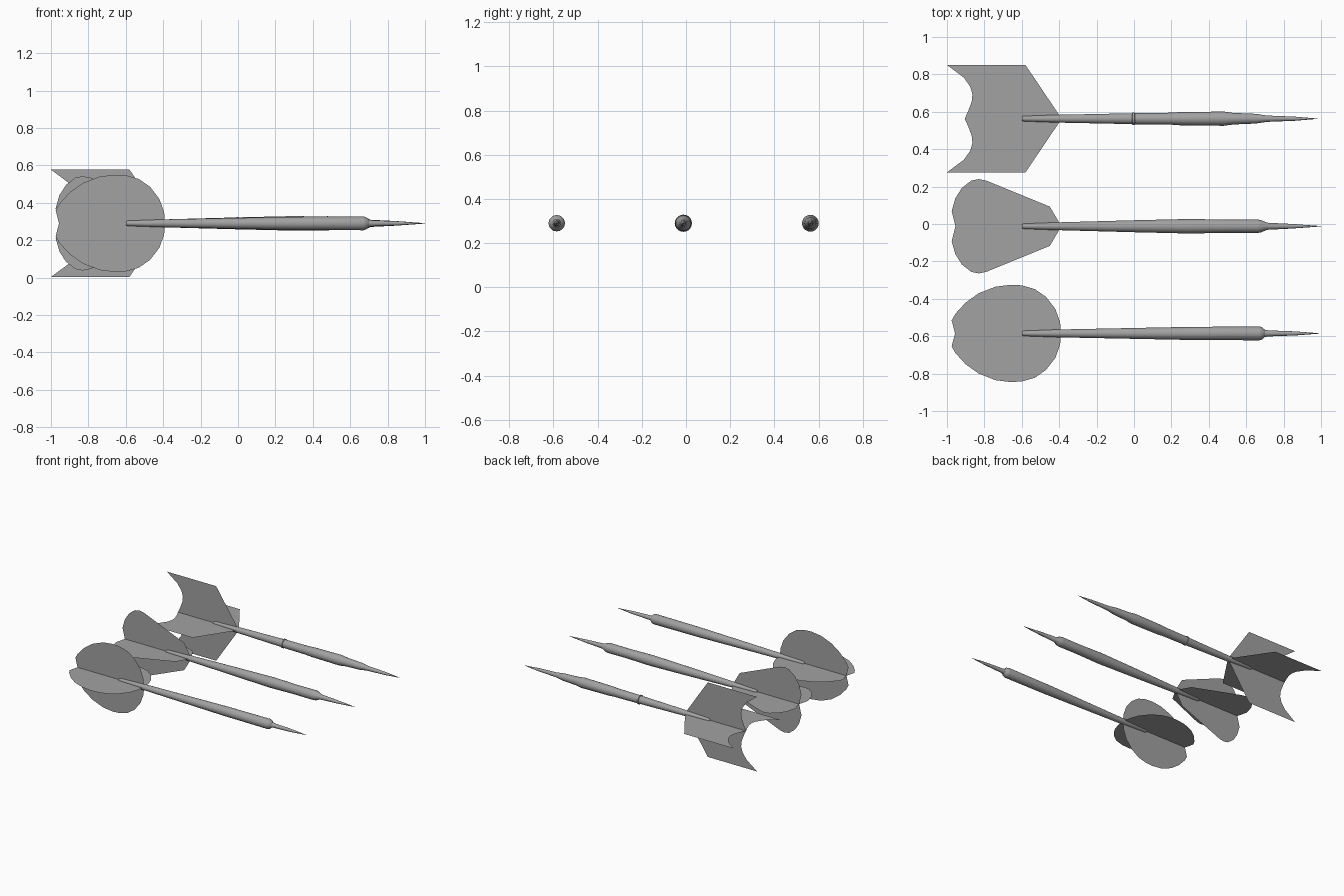
import bpy
import bmesh
from math import cos, sin, pi

SIDES = 20
AXIS_HEIGHT = 0.29

default_cube = bpy.data.objects.get("Cube")
if default_cube:
    bpy.data.objects.remove(default_cube, do_unlink=True)


def make_material(name, value):
    material = bpy.data.materials.new(name)
    colour = (value, value, value, 1)
    material.diffuse_color = colour
    material.use_nodes = True
    for node in material.node_tree.nodes:
        if node.type == "BSDF_PRINCIPLED":
            node.inputs["Base Color"].default_value = colour
    return material


grey = make_material("plain grey", 0.36)


def add_object(name, mesh_builder, y, smooth=False):
    mesh_data = bmesh.new()
    mesh_builder(mesh_data)
    mesh = bpy.data.meshes.new(name)
    mesh_data.to_mesh(mesh)
    mesh_data.free()
    mesh.materials.append(grey)
    obj = bpy.data.objects.new(name, mesh)
    obj.location = (0, y, AXIS_HEIGHT)
    bpy.context.collection.objects.link(obj)
    if smooth:
        bpy.ops.object.select_all(action="DESELECT")
        obj.select_set(True)
        bpy.context.view_layer.objects.active = obj
        bpy.ops.object.shade_smooth_by_angle(angle=pi / 6)
    return obj


def lathe(profile):
    """Turned body along x from (x, radius) pairs, closed at both ends."""
    def build(mesh_data):
        rings = []
        for x, radius in profile:
            angles = [2 * pi * i / SIDES for i in range(SIDES)]
            rings.append([mesh_data.verts.new((x, radius * cos(a), radius * sin(a)))
                          for a in angles])
        for near, far in zip(rings, rings[1:]):
            for i in range(SIDES):
                j = (i + 1) % SIDES
                mesh_data.faces.new((near[i], near[j], far[j], far[i]))
        mesh_data.faces.new(rings[0])
        mesh_data.faces.new(rings[-1])
        bmesh.ops.recalc_face_normals(mesh_data, faces=mesh_data.faces)
    return build


def four_fins(outline):
    """Four thin vanes sharing the dart axis, from one (x, radius) outline."""
    def build(mesh_data):
        for dy, dz in ((1, 0), (0, 1), (-1, 0), (0, -1)):
            corners = [mesh_data.verts.new((x, r * dy, r * dz)) for x, r in outline]
            mesh_data.faces.new(corners)
        # All upper vanes face the same way as their opposite vane
        bmesh.ops.remove_doubles(mesh_data, verts=mesh_data.verts, dist=0.0001)
        mesh_data.normal_update()
        for face in mesh_data.faces:
            if face.normal.z - face.normal.y < 0:
                face.normal_flip()
    return build


# Slim stem carrying the vanes, shared by every dart
stem = [(-0.6, 0.01), (-0.59, 0.014), (-0.4, 0.021)]

darts = {
    "round": {
        "y": -0.585,
        "body": [(0.3, 0.035), (0.67, 0.037), (0.685, 0.033), (0.7, 0.019),
                 (0.72, 0.016), (0.86, 0.011), (0.99, 0.001)],
        "vane": [(-0.39, 0), (-0.395, 0.06), (-0.42, 0.13), (-0.47, 0.195),
                 (-0.53, 0.237), (-0.6, 0.257), (-0.66, 0.26), (-0.74, 0.25),
                 (-0.83, 0.215), (-0.9, 0.165), (-0.955, 0.105),
                 (-0.975, 0.07), (-0.957, 0)],
    },
    "teardrop": {
        "y": -0.012,
        "body": [(0, 0.032), (0.3, 0.039), (0.5, 0.035), (0.66, 0.036),
                 (0.68, 0.033), (0.71, 0.019), (0.85, 0.012), (1, 0.001)],
        "vane": [(-0.4, 0), (-0.4, 0.02), (-0.45, 0.105), (-0.79, 0.244),
                 (-0.83, 0.252), (-0.87, 0.244), (-0.92, 0.205),
                 (-0.955, 0.15), (-0.975, 0.08), (-0.955, 0)],
    },
    "swallowtail": {
        "y": 0.563,
        "body": [(-0.01, 0.029), (-0.007, 0.034), (0.002, 0.034), (0.005, 0.03),
                 (0.2, 0.032), (0.24, 0.035), (0.48, 0.038), (0.53, 0.031),
                 (0.65, 0.026), (0.71, 0.017), (0.86, 0.011), (0.98, 0.001)],
        "vane": [(-0.4, 0), (-0.4, 0.02), (-0.58, 0.287), (-1, 0.287),
                 (-0.91, 0.22), (-0.875, 0.17), (-0.864, 0.13),
                 (-0.868, 0.09), (-0.885, 0.045), (-0.905, 0)],
    },
}

# Body and vanes of each dart
for name, dart in darts.items():
    add_object(name + "_dart_body", lathe(stem + dart["body"]), dart["y"], smooth=True)
    add_object(name + "_dart_vanes", four_fins(dart["vane"]), dart["y"])
